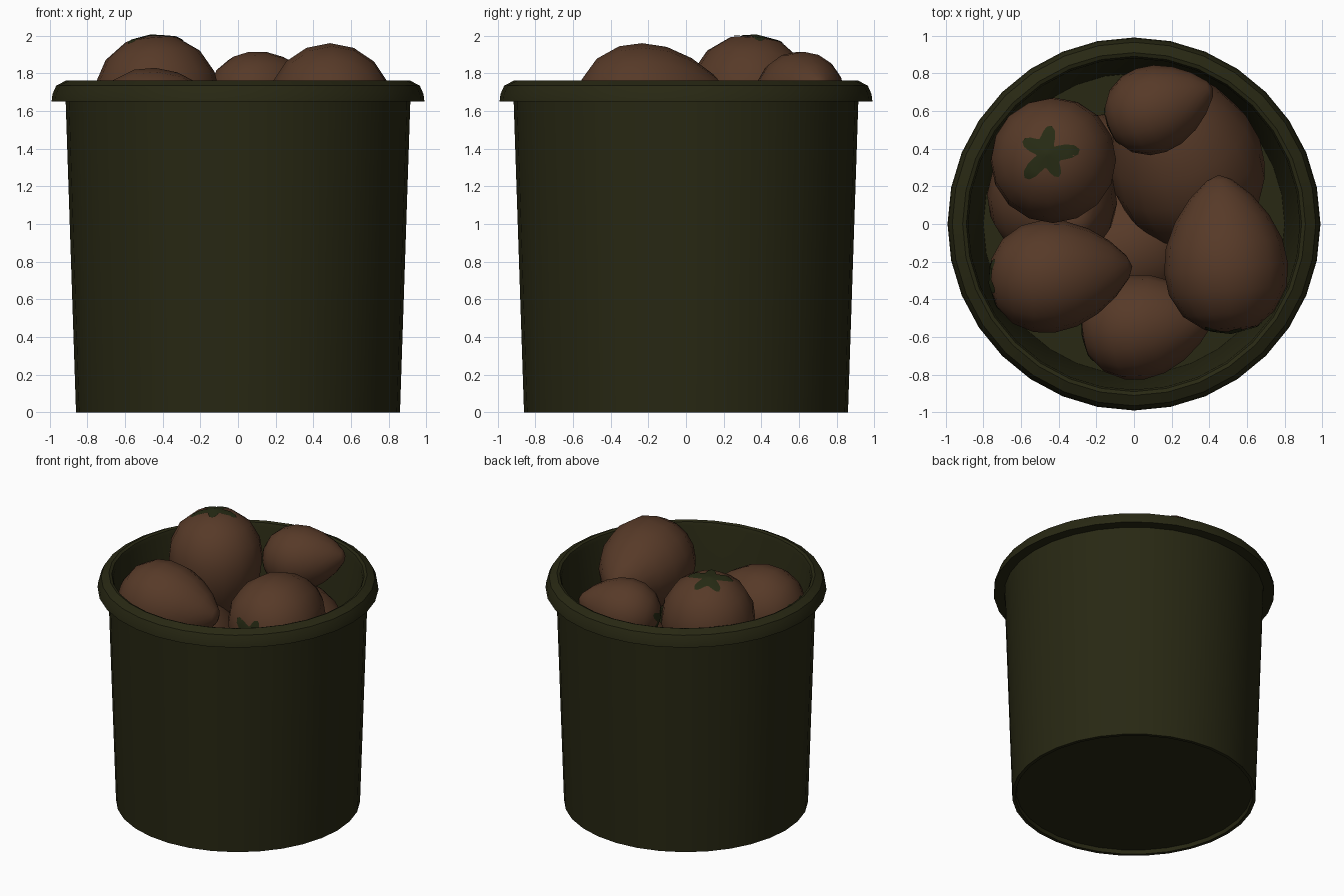
import bpy, bmesh, math
from mathutils import Vector

if "Cube" in bpy.data.objects:
    bpy.data.objects.remove(bpy.data.objects["Cube"])


def material(name, rgb):
    m = bpy.data.materials.new(name)
    m.diffuse_color = (*rgb, 1)
    m.use_nodes = True
    m.node_tree.nodes["Principled BSDF"].inputs["Base Color"].default_value = m.diffuse_color
    return m


OLIVE = material("dark olive", (0.021, 0.021, 0.0065))
BROWN = material("fruit brown", (0.095, 0.042, 0.021))
GREEN = material("leaf green", (0.020, 0.024, 0.007))


def finish(bm, name, mat, angle):
    bmesh.ops.remove_doubles(bm, verts=bm.verts, dist=1e-5)
    me = bpy.data.meshes.new(name)
    bm.to_mesh(me)
    bm.free()
    me.materials.append(mat)
    ob = bpy.data.objects.new(name, me)
    bpy.context.collection.objects.link(ob)
    bpy.ops.object.select_all(action='DESELECT')
    ob.select_set(True)
    bpy.context.view_layer.objects.active = ob
    bpy.ops.object.shade_smooth_by_angle(angle=math.radians(angle))
    return ob


def lathe(name, profile, sides, mat, angle):
    """Spin an (r, z) profile about z."""
    bm = bmesh.new()
    vs = [bm.verts.new((r, 0, z)) for r, z in profile]
    es = [bm.edges.new(p) for p in zip(vs, vs[1:])]
    bmesh.ops.spin(bm, geom=vs + es, cent=(0, 0, 0), axis=(0, 0, 1),
                   angle=2 * math.pi, steps=sides, use_merge=True)
    bmesh.ops.remove_doubles(bm, verts=bm.verts, dist=1e-5)
    bmesh.ops.recalc_face_normals(bm, faces=bm.faces)
    return finish(bm, name, mat, angle)


# bucket: recessed underside, tapered wall, rolled lip, inner wall and floor
lathe("bucket", [(0, 0.03), (0.83, 0.03), (0.835, 0), (0.86, 0), (0.915, 1.65),
                 (0.99, 1.65), (0.985, 1.69), (0.965, 1.735), (0.91, 1.763),
                 (0.89, 1.755), (0.88, 1.73), (0.80, 0.08), (0, 0.08)],
      32, OLIVE, 35)

# egg-shaped fruit outline, unit radius, blunt end up
EGG = [(0, 1), (0.42, 0.92), (0.75, 0.68), (0.95, 0.32), (1, -0.05), (0.94, -0.45),
       (0.76, -0.85), (0.5, -1.2), (0.2, -1.47), (0, -1.55)]


def egg_height(r):
    for (r0, z0), (r1, z1) in zip(EGG, EGG[1:]):
        if r <= r1:
            return z0 + (z1 - z0) * (r - r0) / (r1 - r0)


def leaf_cap(name):
    """Thin ragged star hugging the blunt end."""
    bm = bmesh.new()
    n, rings = 40, 6
    grid = []
    for j in range(rings + 1):
        row = []
        for i in range(n):
            a = 2 * math.pi * i / n
            reach = 0.34 + 0.13 * math.cos(5 * a) + 0.06 * math.sin(3 * a + 1)
            r = reach * j / rings
            row.append(bm.verts.new((r * math.cos(a), r * math.sin(a), egg_height(r) + 0.015)))
        grid.append(row)
    for j in range(rings):
        for i in range(n):
            k = (i + 1) % n
            if j == 0:
                bm.faces.new((grid[0][i], grid[1][i], grid[1][k]))
            else:
                bm.faces.new((grid[j][i], grid[j + 1][i], grid[j + 1][k], grid[j][k]))
    return finish(bm, name, GREEN, 60)


# fruit: centre, radius, direction of the blunt leafy end
FRUIT = [((-0.43, 0.34, 1.67), 0.335, (-0.1, 0.1, 1)),
         ((-0.47, -0.28, 1.53), 0.30, (-1, -0.12, 0.05)),
         ((0.49, -0.25, 1.63), 0.33, (0.08, -1, 0)),
         ((0.08, 0.60, 1.68), 0.235, (-0.92, -0.33, -0.15)),
         ((0.00, -0.55, 1.20), 0.28, (-0.95, -0.15, -0.15)),
         ((0.29, 0.29, 1.05), 0.41, (0.3, -0.8, -0.5)),
         ((-0.44, 0.14, 0.98), 0.34, (-0.3, 0.3, -0.9)),
         ((0.02, -0.12, 0.75), 0.33, (0.9, 0.3, -0.3)),
         ((-0.20, 0.25, 0.42), 0.33, (-0.6, 0.7, 0)),
         ((0.30, -0.15, 0.40), 0.32, (0.7, -0.5, 0.1))]
for i, (centre, radius, direction) in enumerate(FRUIT, 1):
    for ob in (lathe(f"fruit_{i}", EGG, 16, BROWN, 70), leaf_cap(f"leaf_cap_{i}")):
        ob.location = centre
        ob.scale = (radius,) * 3
        ob.rotation_euler = Vector(direction).to_track_quat('Z', 'Y').to_euler()
